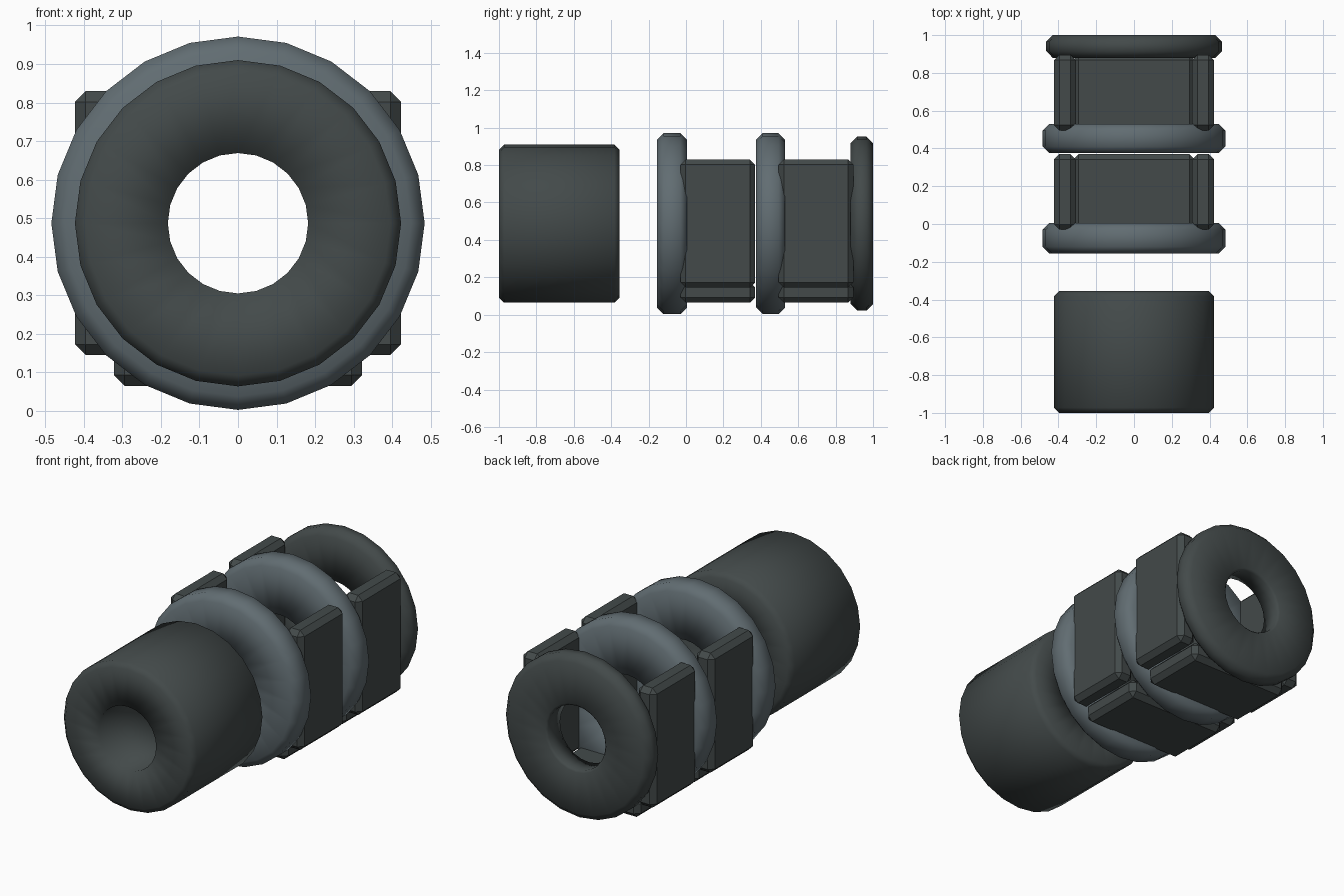
import bpy, bmesh, math

cube = bpy.data.objects.get("Cube")
if cube:
    bpy.data.objects.remove(cube, do_unlink=True)

AXIS_Z = 0.487
SIDES = 24


def material(name, rgb):
    m = bpy.data.materials.new(name)
    m.use_nodes = True
    m.diffuse_color = (*rgb, 1)
    m.node_tree.nodes["Principled BSDF"].inputs["Base Color"].default_value = (*rgb, 1)
    return m


charcoal = material("charcoal", (0.056, 0.068, 0.068))
blue_grey = material("blue grey", (0.12, 0.152, 0.168))


def finish(bm, name, mat):
    bmesh.ops.recalc_face_normals(bm, faces=bm.faces)
    mesh = bpy.data.meshes.new(name)
    bm.to_mesh(mesh)
    bm.free()
    mesh.materials.append(mat)
    ob = bpy.data.objects.new(name, mesh)
    bpy.context.collection.objects.link(ob)
    return ob


def collar(name, y0, y1, radius, hole, chamfer, mat, lip=0.0):
    """Hollow drum lathed around the y axis, with chamfered outer rims."""
    c = chamfer
    profile = [(hole, y0), (radius - c, y0), (radius, y0 + c), (radius, y1 - c),
               (radius - c, y1), (hole + lip, y1)]
    if lip:
        profile.append((hole, y1 - lip))
    bm = bmesh.new()
    loops = []
    for i in range(SIDES):
        a = math.tau * i / SIDES
        loops.append([bm.verts.new((r * math.sin(a), y, AXIS_Z + r * math.cos(a)))
                      for r, y in profile])
    n = len(profile)
    for i in range(SIDES):
        p, q = loops[i], loops[(i + 1) % SIDES]
        for j in range(n):
            k = (j + 1) % n
            bm.faces.new((p[j], p[k], q[k], q[j]))
    for f in bm.faces:
        f.smooth = True
    return finish(bm, name, mat)


def plate(name, low, high, bevel=0.028):
    """Box between two corners with chamfered edges."""
    bm = bmesh.new()
    bmesh.ops.create_cube(bm, size=1)
    for v in bm.verts:
        v.co = [lo + (c + 0.5) * (hi - lo) for c, lo, hi in zip(v.co, low, high)]
    bmesh.ops.bevel(bm, geom=bm.edges[:], offset=bevel, segments=1,
                    affect='EDGES', profile=0.5)
    return finish(bm, name, charcoal)


# Separate front tube, two wide collars and the rear cap
collar("front_tube", -1.0, -0.355, 0.423, 0.182, 0.028, charcoal)
collar("front_collar", -0.155, 0.005, 0.484, 0.184, 0.035, blue_grey)
collar("middle_collar", 0.375, 0.53, 0.484, 0.184, 0.035, blue_grey)
collar("rear_cap", 0.88, 1.0, 0.465, 0.182, 0.035, charcoal, lip=0.012)

# Open-topped cradle of three plates behind each collar
for part, y0 in (("front", -0.03), ("rear", 0.495)):
    y1 = y0 + 0.4
    for side, s in (("left", 1), ("right", -1)):
        xs = sorted((s * 0.308, s * 0.423))
        plate(f"{part}_{side}_plate", (xs[0], y0, 0.145), (xs[1], y1, 0.83))
    plate(f"{part}_bottom_plate", (-0.322, y0, 0.065), (0.322, y1, 0.175))
